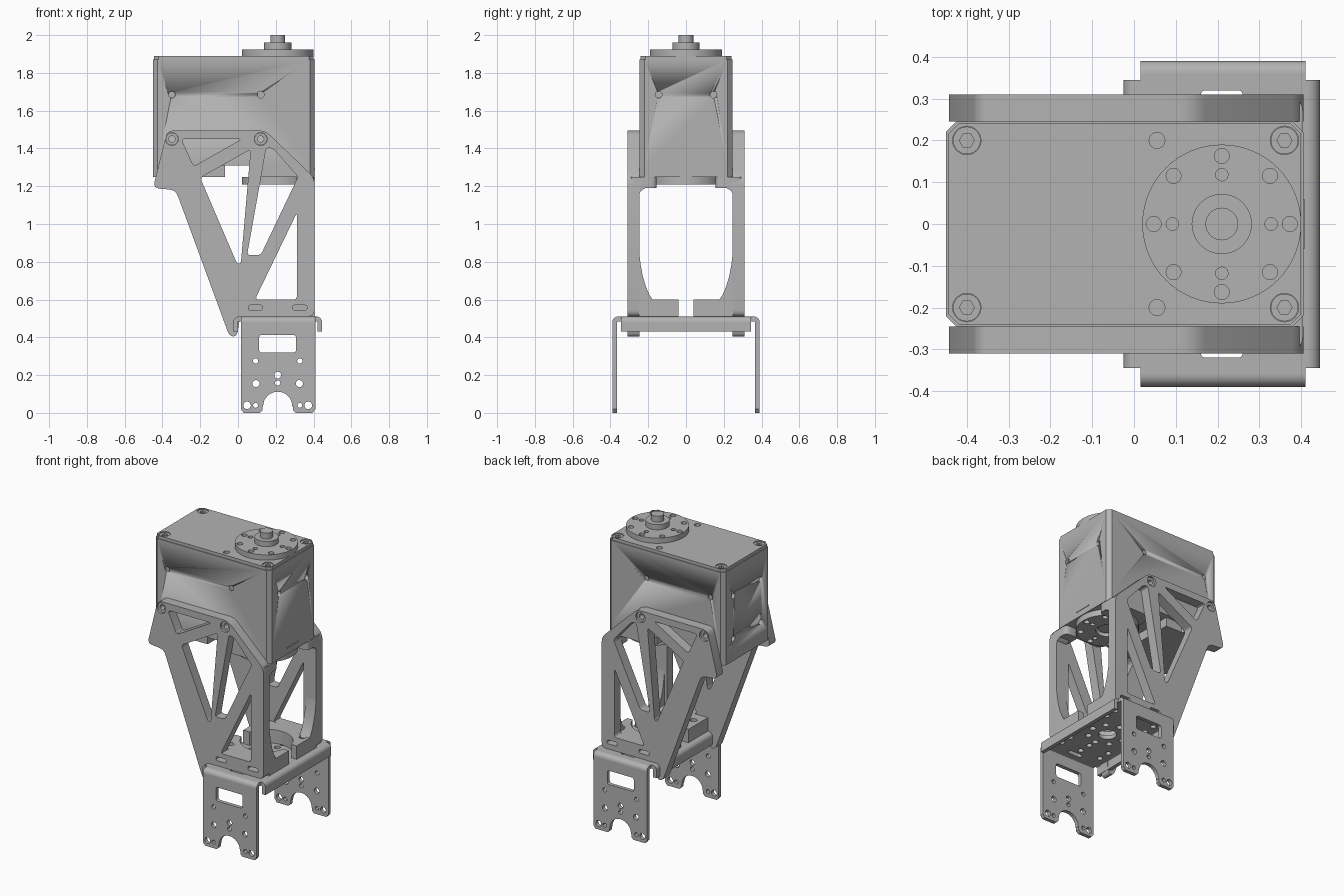
import bpy
from math import sin, cos, pi, radians
from mathutils import Matrix, Vector

if "Cube" in bpy.data.objects:
    bpy.data.objects.remove(bpy.data.objects["Cube"])

grey = bpy.data.materials.new("plain_grey")
grey.use_nodes = True
COLOUR = (0.45, 0.45, 0.45, 1)
grey.diffuse_color = COLOUR
grey.node_tree.nodes["Principled BSDF"].inputs["Base Color"].default_value = COLOUR

# Local sketch axes for each plane: u, v, and extrusion direction
PLANES = {
    "xy": Matrix.Identity(4),
    "xz": Matrix(((1, 0, 0, 0), (0, 0, -1, 0), (0, 1, 0, 0), (0, 0, 0, 1))),
    "yz": Matrix(((0, 0, 1, 0), (1, 0, 0, 0), (0, 1, 0, 0), (0, 0, 0, 1))),
}


def arc(u, v, r, a0, a1, n=12):
    return [(u + r * cos(radians(a0 + (a1 - a0) * i / n)),
             v + r * sin(radians(a0 + (a1 - a0) * i / n))) for i in range(n + 1)]


def circle(u, v, r, n=24):
    return arc(u, v, r, 0, 360, n)[:-1]


def rect(u0, u1, v0, v1):
    return [(u0, v0), (u1, v0), (u1, v1), (u0, v1)]


def rounded(points, r, n=4):
    """Round every corner of a polygon."""
    out = []
    for i, p in enumerate(points):
        p = Vector(p)
        ends = []
        for q in (points[i - 1], points[(i + 1) % len(points)]):
            d = Vector(q) - p
            ends.append(p + d.normalized() * min(r, d.length * 0.45))
        for k in range(n + 1):
            t = k / n
            out.append(tuple(ends[0] * (1 - t) ** 2 + p * 2 * t * (1 - t) + ends[1] * t * t))
    return out


def finish(ob):
    bpy.ops.object.select_all(action="DESELECT")
    ob.select_set(True)
    bpy.context.view_layer.objects.active = ob
    bpy.ops.object.convert(target="MESH")
    ob = bpy.context.object
    bpy.ops.object.mode_set(mode="EDIT")
    bpy.ops.mesh.select_all(action="SELECT")
    bpy.ops.mesh.remove_doubles(threshold=0.0002)
    bpy.ops.mesh.normals_make_consistent(inside=False)
    bpy.ops.object.mode_set(mode="OBJECT")
    bpy.ops.object.shade_smooth_by_angle(angle=radians(30))
    return ob


def slab(name, plane, lo, hi, outline, holes=()):
    """Extrude a filled outline with holes between lo and hi along the plane normal."""
    curve = bpy.data.curves.new(name, "CURVE")
    curve.dimensions = "2D"
    curve.fill_mode = "BOTH"
    curve.extrude = (hi - lo) / 2
    for loop in (outline, *holes):
        s = curve.splines.new("POLY")
        s.points.add(len(loop) - 1)
        for pt, (u, v) in zip(s.points, loop):
            pt.co = (u, v, 0, 1)
        s.use_cyclic_u = True
    curve.materials.append(grey)
    ob = bpy.data.objects.new(name, curve)
    bpy.context.collection.objects.link(ob)
    ob.matrix_world = PLANES[plane] @ Matrix.Translation((0, 0, (lo + hi) / 2))
    return finish(ob)


def drill(ob, plane, spots, r, lo, hi):
    """Cut blind round holes at the given spots."""
    for u, v in spots:
        cutter = slab("cutter", plane, lo, hi, circle(u, v, r, 16))
        cutter.hide_render = True
        mod = ob.modifiers.new("hole", "BOOLEAN")
        mod.object = cutter
        mod.solver = "EXACT"
        bpy.context.view_layer.objects.active = ob
        bpy.ops.object.modifier_apply(modifier=mod.name)
        bpy.data.objects.remove(cutter)


def chamfered(u0, u1, v0, v1, c):
    return [(u0 + c, v0), (u1 - c, v0), (u1, v0 + c), (u1, v1 - c),
            (u1 - c, v1), (u0 + c, v1), (u0, v1 - c), (u0, v0 + c)]


AX = 0.21  # x of the output axis

# Servo housing
shell = chamfered(-0.45, 0.405, -0.245, 0.245, 0.025)
body = slab("servo_body", "xy", 1.31, 1.87, shell)
for lo, hi in ((-0.29, -0.235), (0.235, 0.29)):
    drill(body, "xz", [(-0.35, 1.685), (0.12, 1.685)], 0.018, lo, hi)
drill(body, "yz", [(-0.145, 1.685), (0.145, 1.685)], 0.018, 0.385, 0.43)
drill(body, "yz", [(y, z) for y in (-0.145, 0.145) for z in (1.685, 1.4)], 0.018, -0.48, -0.43)
corners = [(x, y) for x in (-0.4, 0.36) for y in (-0.2, 0.2)]
lid_holes = [circle(x, y, 0.034) for x, y in corners]
lid_holes += [circle(0.055, y, 0.019, 16) for y in (-0.2, 0.2)]
slab("servo_lid", "xy", 1.87, 1.89, chamfered(-0.445, 0.4, -0.24, 0.24, 0.025), lid_holes)
for x, y in corners:
    slab("lid_screw", "xy", 1.87, 1.884, circle(x, y, 0.033), [circle(x, y, 0.018, 6)])
slab("servo_rear_foot", "xy", 1.25, 1.31, rect(-0.19, -0.07, -0.22, 0.22))
slab("servo_rear_base", "xy", 1.25, 1.31, chamfered(-0.45, -0.19, -0.245, 0.245, 0.025))
slab("servo_front_base", "xy", 1.25, 1.31, chamfered(0.06, 0.405, -0.245, 0.245, 0.025))
slab("end_slot", "yz", 0.404, 0.408, rect(-0.06, 0.06, 1.288, 1.294))

# Output horns, above and below
ring = [circle(AX + 0.163 * cos(i * pi / 4), 0.163 * sin(i * pi / 4), 0.018, 16) for i in range(8)]
ring += [circle(AX + 0.118 * cos(i * pi / 2), 0.118 * sin(i * pi / 2), 0.015, 16) for i in range(4)]
slab("top_horn", "xy", 1.89, 1.925, circle(AX, 0, 0.19, 64), ring)
slab("top_hub", "xy", 1.92, 1.96, circle(AX, 0, 0.072, 40))
slab("output_shaft", "xy", 1.95, 2.0, circle(AX, 0, 0.039, 32))
slab("bottom_horn", "xy", 1.21, 1.25, circle(AX, 0, 0.19, 64), ring + [circle(AX, 0, 0.07, 32)])
slab("bottom_hub", "xy", 1.225, 1.25, circle(AX, 0, 0.055, 32))

# Truss side plates with their webs, ledges and foot flanges
plate = rounded([(-0.45, 1.19), (-0.375, 1.495), (0.145, 1.495), (0.405, 1.245), (0.405, 0.51),
                 (0.01, 0.51), (-0.005, 0.405), (-0.045, 0.405), (-0.33, 1.18)], 0.035)
windows = [
    [(-0.3, 1.45), (0.02, 1.45), (-0.235, 1.305)],
    [(-0.2, 1.245), (0.067, 1.395), (0.015, 0.79), (-0.005, 0.79)],
    [(0.15, 1.405), (0.185, 1.4), (0.318, 1.25), (0.12, 0.835), (0.048, 0.835)],
    [(0.312, 1.06), (0.312, 0.6), (0.09, 0.6)],
]
openings = [rounded(w, 0.02) for w in windows]
openings += [rounded(rect(x, x + 0.075, 0.545, 0.57), 0.01) for x in (0.055, 0.29)]
bolts = [(-0.35, 1.45), (0.12, 1.45)]
openings += [circle(x, z, 0.034) for x, z in bolts]

for s, side in ((-1, "front"), (1, "back")):
    # the xz plane extrudes towards -y, so the range is mirrored
    lo, hi = sorted((-s * 0.245, -s * 0.31))
    slab(side + "_side_plate", "xz", lo, hi, plate, openings)
    for x, z in bolts:
        lo, hi = sorted((-s * 0.246, -s * 0.296))
        slab(side + "_plate_bolt", "xz", lo, hi, circle(x, z, 0.033), [circle(x, z, 0.017, 16)])
    web = [(0.25, 0.92)] + [(0.25 - 0.08 * (1 - cos(t * pi / 16)) / 0.62,
                             0.92 - 0.33 * sin(t * pi / 16) / 0.925) for t in range(1, 7)]
    web += [(0.3, 0.59), (0.3, 1.21), (0.2, 1.21), (0.215, 1.19), (0.24, 1.175), (0.25, 1.15)]
    slab(side + "_curved_web", "yz", 0.33, 0.404, [(s * y, z) for y, z in web])
    ledge = rounded(rect(0.31, 0.404, 0.155, 0.3), 0.03)
    slab(side + "_top_ledge", "xy", 1.19, 1.248, [(x, s * y) for x, y in ledge])
    foot = [(0.01, 0.25), (0.01, 0.04)] + arc(AX, 0, 0.16, 165.5, 14.5, 20)
    foot += [(0.404, 0.04), (0.404, 0.25)]
    slab(side + "_foot_flange", "xy", 0.51, 0.6, [(x, s * y) for x, y in foot],
         [circle(x, s * 0.165, 0.022, 16) for x in (0.06, 0.36)])

# Bent sheet bracket: deck, side lips and two legs
deck_holes = [circle(AX, 0, 0.055, 32)]
deck_holes += [circle(AX + 0.115 * cos(i * pi / 4), 0.115 * sin(i * pi / 4), 0.019, 16) for i in range(8)]
deck_holes += [circle(x, s * y, 0.018, 16) for x in (0.06, 0.21, 0.36) for y in (0.17, 0.25) for s in (-1, 1)]
deck_holes += [rounded(rect(0.16, 0.26, y, y + 0.03), 0.012) for y in (-0.32, 0.29)]
deck = [(0.005, -0.345), (0.015, -0.345), (0.015, -0.36), (0.41, -0.36), (0.41, -0.345), (0.415, -0.345)]
deck += [(x, -y) for x, y in reversed(deck)]
slab("bracket_deck", "xy", 0.485, 0.51, deck, deck_holes)


def bend(c, s, r=0.03, t=0.025):
    """Quarter-ring fold that ends in a short drop."""
    ring_pts = arc(0, 0, r, 90, 0, 8) + arc(0, 0, r - t, 0, 90, 8)
    return [(c + s * u, 0.48 + v) for u, v in ring_pts]


for c, s, side in ((0.415, 1, "left"), (0.005, -1, "right")):
    slab(side + "_lip_bend", "xz", -0.345, 0.345, bend(c, s), ())
    a, b = sorted((c + s * 0.005, c + s * 0.03))
    slab(side + "_lip", "xz", -0.345, 0.345, rect(a, b, 0.43, 0.48))

leg = [(0.015, 0.48), (0.015, 0.02), (0.03, 0), (0.115, 0), (0.13, 0.015), (0.13, 0.035)]
leg += arc(AX, 0.035, 0.077, 180, 0, 16)
leg += [(0.29, 0.035), (0.29, 0.015), (0.305, 0), (0.395, 0), (0.41, 0.02), (0.41, 0.48)]
leg_holes = [rounded(rect(0.112, 0.307, 0.32, 0.412), 0.015)]
leg_holes += [circle(AX, 0.2, 0.018, 16), circle(AX, 0.158, 0.014, 16)]
for dx, z, r in ((0.117, 0.275, 0.014), (0.115, 0.155, 0.019), (0.162, 0.04, 0.02), (0.117, 0.04, 0.013)):
    leg_holes += [circle(AX + s * dx, z, r, 16) for s in (-1, 1)]
for s, side in ((-1, "front"), (1, "back")):
    lo, hi = sorted((-s * 0.365, -s * 0.39))
    slab(side + "_leg", "xz", lo, hi, leg, leg_holes)
    slab(side + "_leg_bend", "yz", 0.015, 0.41, bend(s * 0.36, s))
